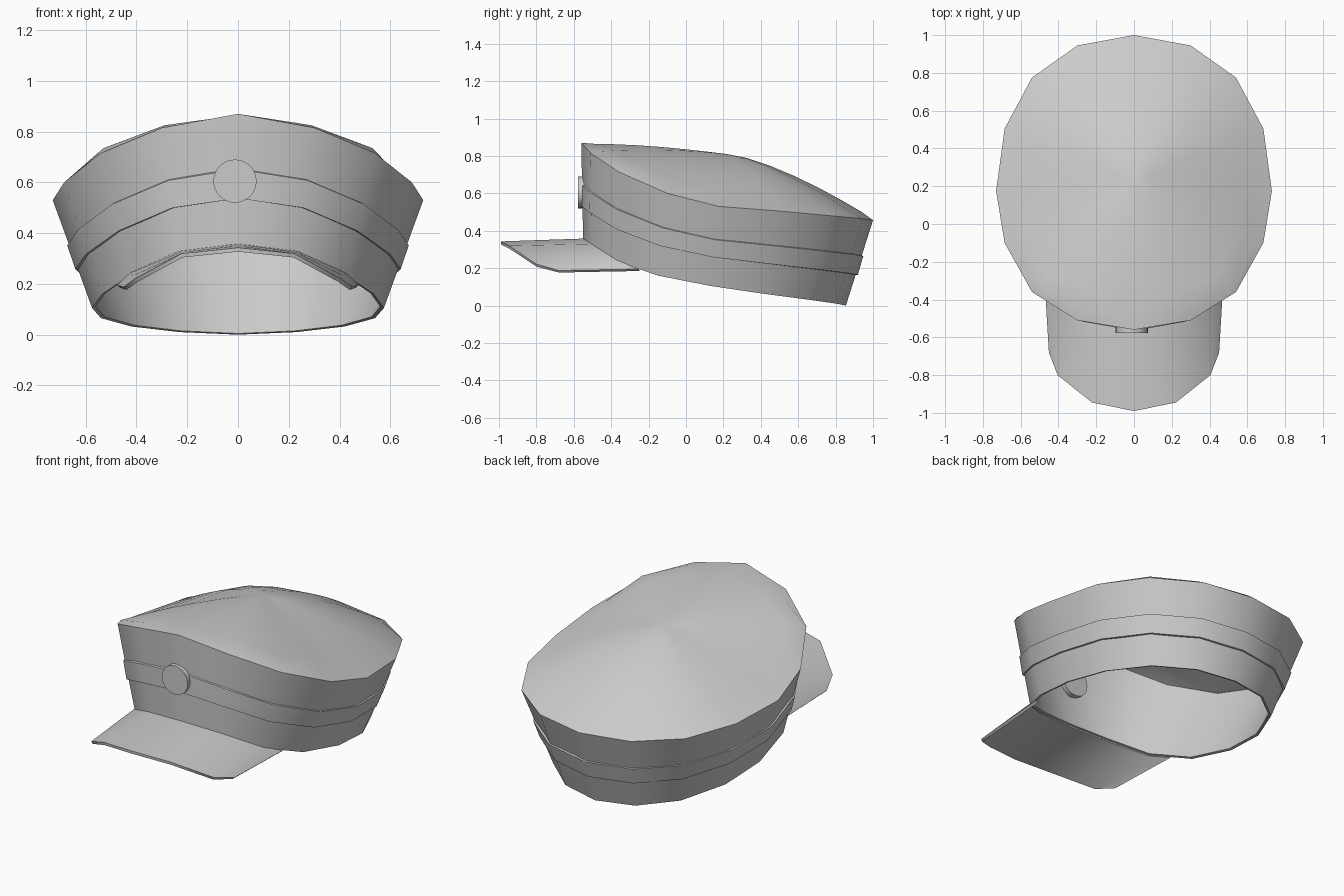
import bpy, math
from mathutils import Vector

if "Cube" in bpy.data.objects:
    bpy.data.objects.remove(bpy.data.objects["Cube"])

# Half outlines from front centre to back centre (x, y, z); mirrored to 16-sided rings
BOTTOM = [(0, -.55, .35), (.23, -.505, .322), (.42, -.37, .237), (.535, -.15, .16), (.575, .13, .105),
          (.54, .40, .065), (.42, .65, .032), (.23, .805, .01), (0, .855, 0)]
RIM = [(0, -.56, .87), (.30, -.51, .815), (.54, -.36, .715), (.685, -.10, .60), (.73, .175, .53),
       (.685, .505, .505), (.54, .775, .48), (.30, .945, .464), (0, 1, .456)]
INNER = [(0, -.495, .865), (.29, -.45, .825), (.53, -.345, .735), (.64, -.10, .62), (.68, .18, .555),
         (.64, .50, .525), (.53, .765, .495), (.30, .89, .495), (0, .94, .50)]


def full(half):
    pts = [Vector(p) for p in half]
    return pts + [Vector((-p.x, p.y, p.z)) for p in pts[-2:0:-1]]


def finish(name, verts, faces, thickness=0, offset=-1):
    me = bpy.data.meshes.new(name)
    me.from_pydata([tuple(v) for v in verts], [], faces)
    ob = bpy.data.objects.new(name, me)
    bpy.context.collection.objects.link(ob)
    bpy.ops.object.select_all(action='DESELECT')
    bpy.context.view_layer.objects.active = ob
    ob.select_set(True)
    bpy.ops.object.mode_set(mode='EDIT')
    bpy.ops.mesh.select_all(action='SELECT')
    bpy.ops.mesh.normals_make_consistent(inside=False)
    bpy.ops.object.mode_set(mode='OBJECT')
    if thickness:
        m = ob.modifiers.new("thickness", 'SOLIDIFY')
        m.thickness, m.offset = thickness, offset
        bpy.ops.object.modifier_apply(modifier=m.name)
    bpy.ops.object.shade_smooth_by_angle(angle=math.radians(32))
    return ob


def bridge(rings, closed=True):
    n = len(rings[0])
    verts = [v for r in rings for v in r]
    faces = [(i * n + j, i * n + (j + 1) % n, (i + 1) * n + (j + 1) % n, (i + 1) * n + j)
             for i in range(len(rings) - 1) for j in range(n if closed else n - 1)]
    return verts, faces


bottom, rim, inner = full(BOTTOM), full(RIM), full(INNER)

# Cap shell: flared wall, rim bevel and sloping dome
centre = Vector((0, .22, .81))
rings = [bottom, rim, inner]
for s in (.85, .68, .5, .32, .15):
    ring = []
    for p in inner:
        q = centre.lerp(p, s)
        q.z = p.z + (centre.z - p.z) * (1 - s ** 1.4)
        q.z += .07 * s * (1 - s) * max(0, (centre.y - p.y) / .72)
        ring.append(q)
    rings.append(ring)
verts, faces = bridge(rings)
base = len(verts) - 16
verts.append(centre)
faces += [(base + j, base + (j + 1) % 16, len(verts) - 1) for j in range(16)]
finish("cap_shell", verts, faces, .015)

# Raised band around the wall
axis = Vector((0, .2, 0))


def band_ring(f, scale):
    ring = []
    for a, b in zip(bottom, rim):
        p = a.lerp(b, f)
        ring.append(Vector((p.x * scale, axis.y + (p.y - axis.y) * scale, p.z)))
    return ring


finish("band", *bridge([band_ring(.36, .995), band_ring(.36, 1.016),
                        band_ring(.58, 1.012), band_ring(.59, .995)]))

# Arched visor, from the wall's lower edge to its rounded tip
ROOT = [(0, -.55, .35), (.23, -.505, .322), (.42, -.37, .237), (.47, -.25, .19)]
TIP = [(0, -.99, .335), (.22, -.945, .312), (.40, -.80, .215), (.445, -.68, .182)]


def arch(half):
    pts = [Vector(p) for p in half]
    return [Vector((-p.x, p.y, p.z)) for p in pts[:0:-1]] + pts


root, tip = arch(ROOT), arch(TIP)
visor = finish("visor", *bridge([[a.lerp(b, t) for a, b in zip(root, tip)] for t in (0, .5, 1)], False), .016, 0)

# Round front button
bpy.ops.mesh.primitive_cylinder_add(vertices=32, radius=.085, depth=.07, location=(-.012, -.542, .605),
                                    rotation=(math.radians(90), 0, 0))
bpy.context.object.name = "front_button"
bpy.ops.object.shade_smooth_by_angle(angle=math.radians(32))
